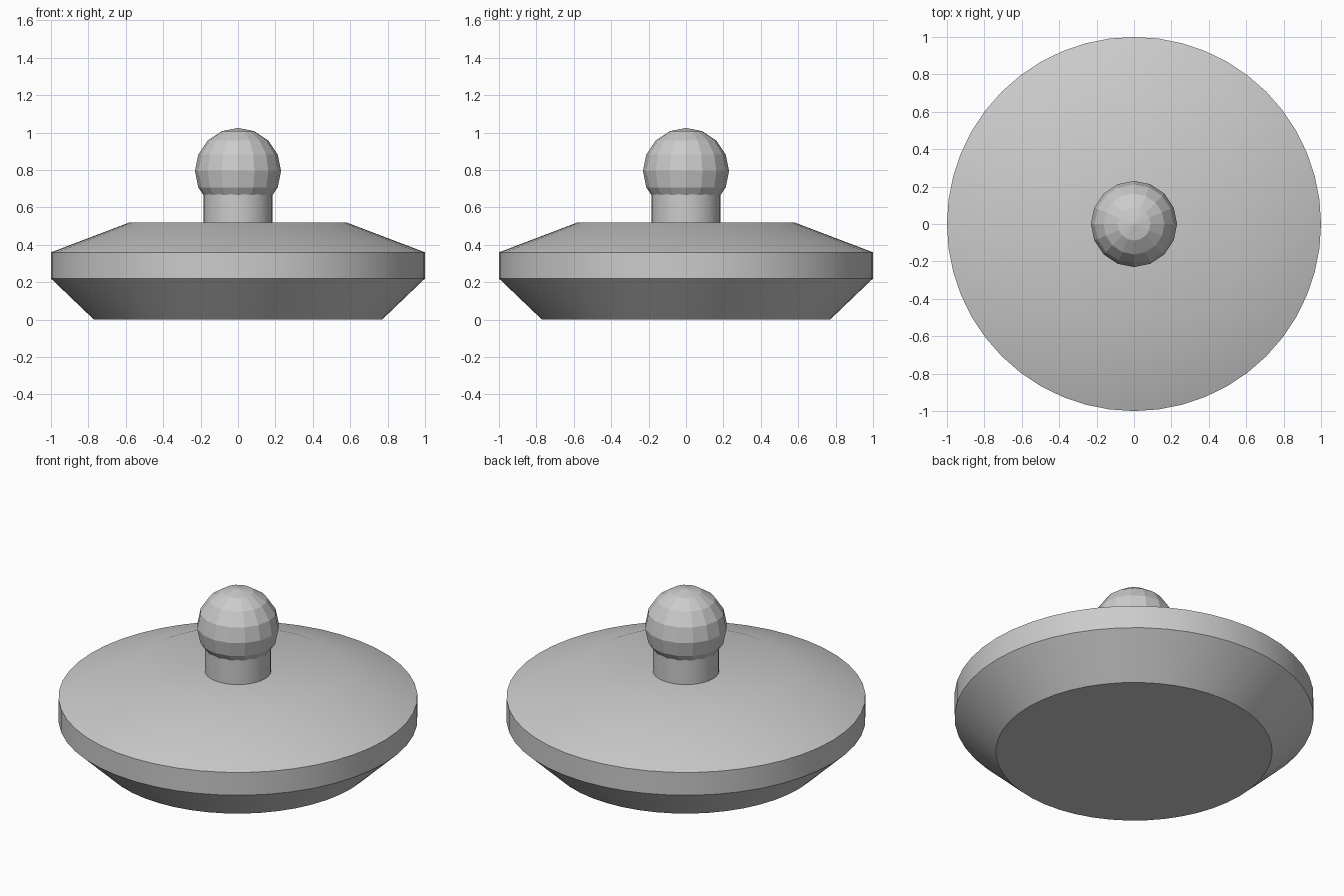
import bpy
import bmesh
import math
from mathutils import Matrix

cube = bpy.data.objects.get("Cube")
if cube:
    bpy.data.objects.remove(cube, do_unlink=True)

# Single light grey finish
grey = bpy.data.materials.new("light_grey")
grey.use_nodes = True
GREY = (0.6, 0.6, 0.6, 1)
grey.diffuse_color = GREY
grey.node_tree.nodes["Principled BSDF"].inputs["Base Color"].default_value = GREY


def finish(name, bm, smooth_angle=None):
    """Turn a bmesh into a named, coloured object."""
    bmesh.ops.recalc_face_normals(bm, faces=bm.faces)
    mesh = bpy.data.meshes.new(name)
    bm.to_mesh(mesh)
    bm.free()
    mesh.materials.append(grey)
    obj = bpy.data.objects.new(name, mesh)
    bpy.context.collection.objects.link(obj)
    if smooth_angle:
        bpy.ops.object.select_all(action="DESELECT")
        obj.select_set(True)
        bpy.context.view_layer.objects.active = obj
        bpy.ops.object.shade_smooth_by_angle(angle=math.radians(smooth_angle))
    return obj


def turned(name, profile, sides):
    """Stack rings of (radius, height) into a closed turned solid."""
    bm = bmesh.new()
    rings = []
    for r, z in profile:
        angles = [math.tau * i / sides for i in range(sides)]
        rings.append([bm.verts.new((r * math.cos(a), r * math.sin(a), z)) for a in angles])
    for low, high in zip(rings, rings[1:]):
        for i in range(sides):
            j = (i + 1) % sides
            bm.faces.new((low[i], low[j], high[j], high[i]))
    bm.faces.new(rings[0][::-1])
    bm.faces.new(rings[-1])
    return finish(name, bm, 30)


# Bevelled disc: sloped underside, upright rim, shallow sloped top
turned("lid_body", [(0.77, 0), (1, 0.22), (1, 0.36), (0.58, 0.52)], 48)

# Short neck under the knob
turned("knob_neck", [(0.185, 0.5), (0.185, 0.72)], 32)

# Faceted round knob
knob = bmesh.new()
bmesh.ops.create_uvsphere(knob, u_segments=16, v_segments=8, radius=0.23,
                          matrix=Matrix.Translation((0, 0, 0.795)))
finish("knob", knob)
